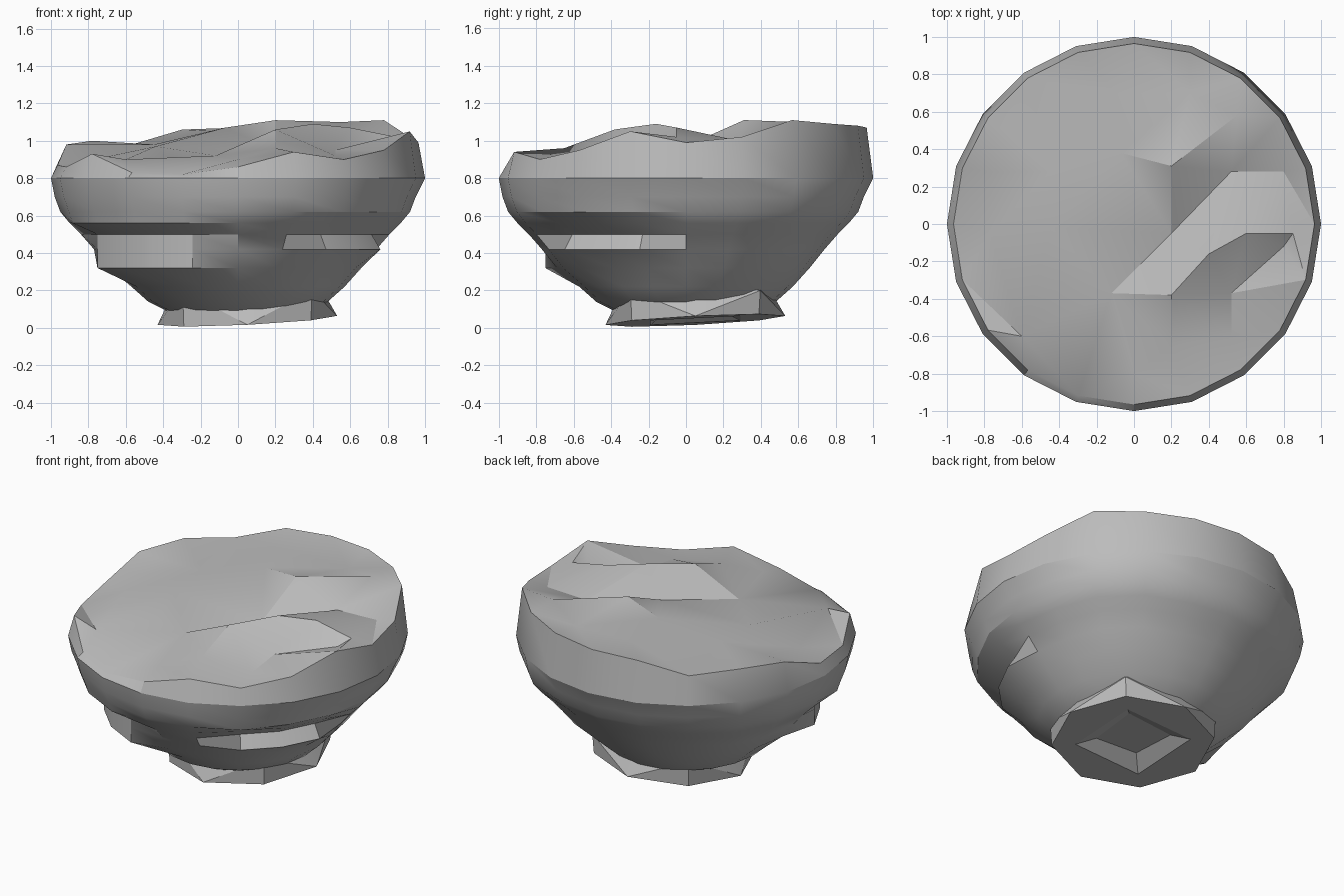
import bpy
import bmesh
from math import cos, sin, radians
from mathutils import Vector
from mathutils.geometry import delaunay_2d_cdt

default_cube = bpy.data.objects.get("Cube")
if default_cube:
    bpy.data.objects.remove(default_cube, do_unlink=True)

stone = bpy.data.materials.new("grey_stone")
stone.use_nodes = True
stone.diffuse_color = (0.5, 0.5, 0.5, 1)
stone.node_tree.nodes["Principled BSDF"].inputs["Base Color"].default_value = stone.diffuse_color


def finish(bm, name, angle):
    """Turn a bmesh into a shaded object with the stone material."""
    bmesh.ops.recalc_face_normals(bm, faces=bm.faces[:])
    mesh = bpy.data.meshes.new(name)
    bm.to_mesh(mesh)
    bm.free()
    mesh.materials.append(stone)
    obj = bpy.data.objects.new(name, mesh)
    bpy.context.collection.objects.link(obj)
    bpy.ops.object.select_all(action='DESELECT')
    obj.select_set(True)
    bpy.context.view_layer.objects.active = obj
    bpy.ops.object.shade_smooth_by_angle(angle=radians(angle))
    return obj


def bridge(bm, upper, lower):
    """Join two closed loops of equal length with faces."""
    n = len(upper)
    for i in range(n):
        j = (i + 1) % n
        bm.faces.new((upper[i], upper[j], lower[j], lower[i]))


SIDES = 20
STEP = 360 / SIDES

# Height of the uneven rim, counter-clockwise from +x
rim_heights = [.99, 1.02, 1.11, 1.09, 1.08, 1.07, 1.06, .98, 1.0, .98,
               .87, .86, .93, .83, .82, .86, .94, .90, .95, 1.05]

# Wall rings from the widest line down: height, radius
wall_profile = [(.80, 1.0), (.70, .98), (.62, .95), (.56, .90), (.50, .84),
                (.42, .77), (.32, .69), (.22, .57), (.14, .48), (.09, .38)]


def wall_radius(angle, z, r):
    """Wall radius with the chipped ledges and sunken side panels."""
    if 195 < angle < 255 and z < .6:          # overhanging lip, front right of model
        return {.56: .93, .50: .79, .42: .79, .32: .79}.get(z, r)
    if 295 < angle < 350 and .4 < z < .6:     # upward ledge, front left of model
        return {.56: .84, .50: .75, .42: .80}[z]
    panel = angle < 20 or angle > 320 or 70 < angle < 128
    if panel and .3 < z < .75:                # sunken panels beside the back wedge
        return r - .03
    return r


# Stone body: wall rings
bm = bmesh.new()
angles = [i * STEP for i in range(SIDES)]
rim = []
for a, z in zip(angles, rim_heights):
    t = radians(a)
    rim.append(bm.verts.new((.965 * cos(t), .965 * sin(t), z)))
upper = rim
for z, r in wall_profile:
    ring = []
    for a in angles:
        t = radians(a)
        rad = wall_radius(a, z, r)
        ring.append(bm.verts.new((rad * cos(t), rad * sin(t), z)))
    bridge(bm, upper, ring)
    upper = ring
bm.faces.new(upper)

# Stone body: terraced top made of diagonal crests and valleys
ridges = [
    [(-.6, -.6, .90), (-.44, -.02, .97), (-.07, .38, 1.07), (.2, .31, 1.11), (.55, .58, 1.1)],
    [(-.38, -.3, .91), (-.12, -.37, .92), (.2, -.05, .95), (.52, .28, .99), (.8, .28, 1.0)],
    [(.2, -.38, 1.06), (.4, -.16, 1.09), (.6, -.05, 1.07), (.85, -.05, 1.02)],
    [(.2, -.65, .96), (.52, -.6, .92), (.52, -.37, .95), (.8, -.12, .98)],
    [(-.77, -.05, .9), (-.45, .28, .98), (-.77, .28, .98)],
    [(0, -.8, .9)],
    [(-.1, .7, 1.05), (.3, .7, 1.04)],
]
top_verts = list(rim)
creases = []
for ridge in ridges:
    first = len(top_verts)
    top_verts += [bm.verts.new(p) for p in ridge]
    creases += [(k, k + 1) for k in range(first, len(top_verts) - 1)]
flat = [Vector((v.co.x, v.co.y)) for v in top_verts]
result = delaunay_2d_cdt(flat, creases, [], 0, 1e-5)
faces, origins = result[2], result[3]
for face in faces:
    if all(origins[k] for k in face):
        bm.faces.new([top_verts[origins[k][0]] for k in face])
finish(bm, "stone_body", 24)

# Stone foot: tilted octagonal stub with chipped corners and a pointed hollow
bm = bmesh.new()
top, bottom, hollow = [], [], []


def foot_vert(k, r, z=None):
    t = radians(45 * k)
    x, y = .05 + r * cos(t), .05 + r * sin(t)
    return bm.verts.new((x, y, .035 + .05 * (x + y) if z is None else z))


for k in range(8):
    corner = k % 2
    top.append(foot_vert(k, .49 if corner else .36, .2 if corner else .27))
    bottom.append(foot_vert(k, .48))
    hollow.append(foot_vert(k, .34 if corner else .34 * cos(radians(45))))
bridge(bm, top, bottom)
bridge(bm, bottom, hollow)
bm.faces.new(top)
apex = bm.verts.new((.0, .0, .18))
for k in range(8):
    bm.faces.new((hollow[k], hollow[(k + 1) % 8], apex))
bmesh.ops.triangulate(bm, faces=[f for f in bm.faces if len(f.verts) == 4])
finish(bm, "stone_foot", 20)
